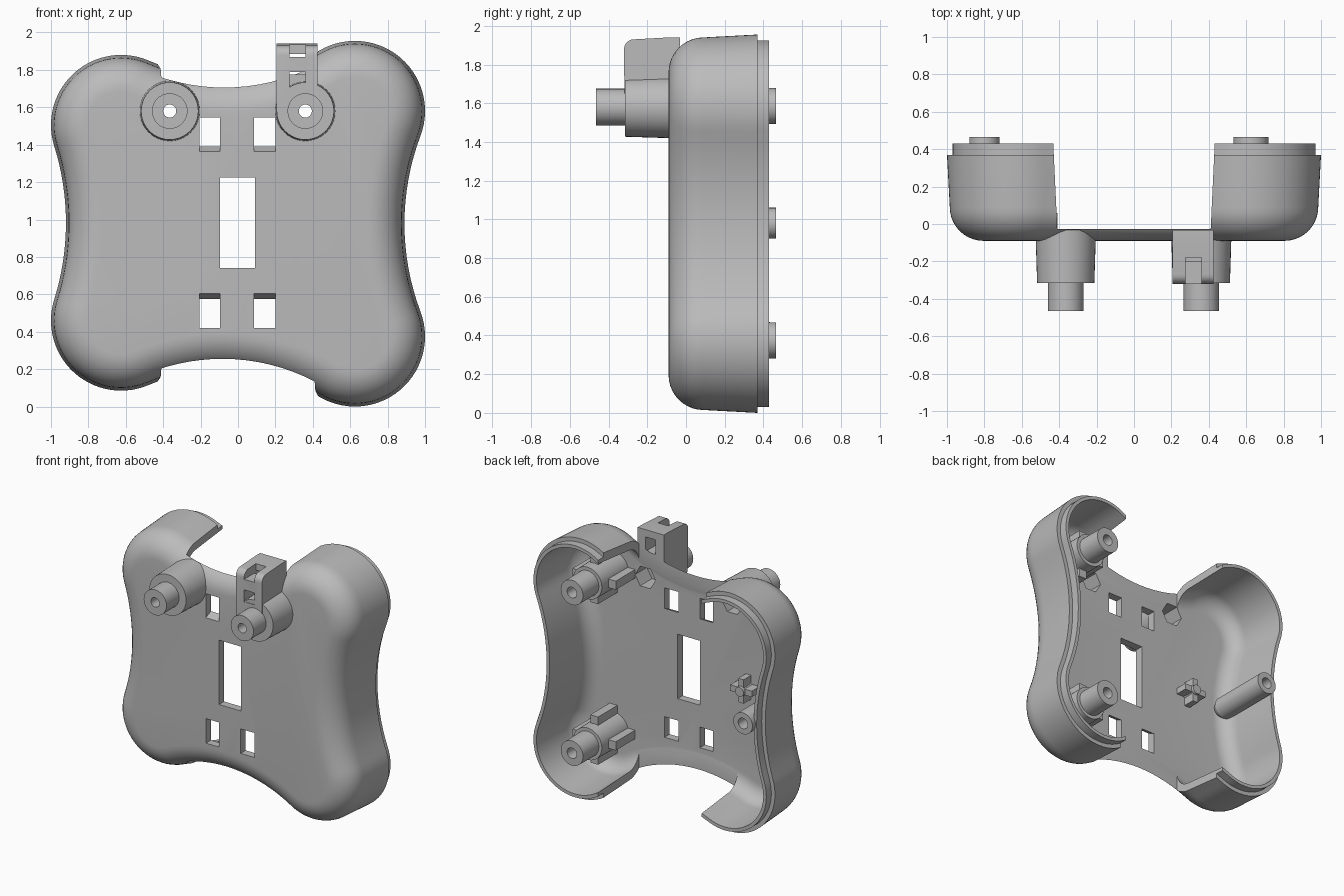
import bpy, bmesh, math
from mathutils import Vector

cube = bpy.data.objects.get("Cube")
if cube:
    bpy.data.objects.remove(cube, do_unlink=True)

grey = bpy.data.materials.new("matte grey")
grey.use_nodes = True
grey.diffuse_color = (0.5, 0.5, 0.5, 1)
grey.node_tree.nodes["Principled BSDF"].inputs["Base Color"].default_value = (0.5, 0.5, 0.5, 1)


# --- helpers: every part is a capped loft through rings ---
def loft(name, rings):
    bm = bmesh.new()
    rows = [[bm.verts.new(p) for p in ring] for ring in rings]
    n = len(rows[0])
    for a, b in zip(rows, rows[1:]):
        for i in range(n):
            bm.faces.new((a[i], a[(i + 1) % n], b[(i + 1) % n], b[i]))
    bm.faces.new(rows[0])
    bm.faces.new(rows[-1])
    bmesh.ops.recalc_face_normals(bm, faces=bm.faces)
    mesh = bpy.data.meshes.new(name)
    bm.to_mesh(mesh)
    bm.free()
    mesh.materials.append(grey)
    ob = bpy.data.objects.new(name, mesh)
    bpy.context.collection.objects.link(ob)
    return ob


def turned(name, x, z, steps, sides=40):
    """Round part along y; steps are (y, radius)."""
    ang = [math.tau * i / sides for i in range(sides)]
    return loft(name, [[(x + r * math.cos(a), y, z + r * math.sin(a)) for a in ang]
                       for y, r in steps])


def rect(x0, x1, y, z0, z1):
    return [(x0, y, z0), (x1, y, z0), (x1, y, z1), (x0, y, z1)]


def box(name, x0, x1, y0, y1, z0, z1):
    return loft(name, [rect(x0, x1, y0, z0, z1), rect(x0, x1, y1, z0, z1)])


def cut(ob, cutter):
    cutter.hide_render = True
    mod = ob.modifiers.new("cut", 'BOOLEAN')
    mod.operation, mod.solver, mod.object = 'DIFFERENCE', 'EXACT', cutter
    deps = bpy.context.evaluated_depsgraph_get()
    mesh = bpy.data.meshes.new_from_object(ob.evaluated_get(deps))
    ob.modifiers.clear()
    ob.data = mesh
    bpy.data.objects.remove(cutter, do_unlink=True)


# --- outline: four round lobes joined by tangent concave arcs ---
R = 0.375
lobes = [Vector(c) for c in ((0.625, 0.375), (0.625, 1.58), (-0.625, 1.505), (-0.625, 0.46))]
sags = [0.265, 0.225, 0.295, 0.225]      # right, top, left, bottom


def waist(i):
    a, b = lobes[i], lobes[(i + 1) % 4]
    d = (b - a).normalized()
    half, s = (b - a).length / 2, sags[i]
    rad = (s * s + half * half - R * R) / (2 * (R - s))
    return (a + b) / 2 + Vector((d.y, -d.x)) * (rad + s), rad


def angle(v):
    return math.atan2(v.y, v.x)


def outline():
    pts = []
    for i, c in enumerate(lobes):
        (before, _), (after, rad) = waist(i - 1 if i else 3), waist(i)
        a0 = angle(before - c)
        sweep = (angle(after - c) - a0) % math.tau
        for k in range(29):
            a = a0 + sweep * k / 28
            n = Vector((math.cos(a), math.sin(a)))
            pts.append((c + n * R, n))
        a0 = angle(c - after)
        sweep = (a0 - angle(lobes[(i + 1) % 4] - after)) % math.tau
        for k in range(1, 16):
            a = a0 - sweep * k / 16
            n = Vector((math.cos(a), math.sin(a)))
            pts.append((after + n * rad, -n))
    return pts


# --- shell: hollow tray with a rounded front edge and a stepped rim ---
def fillet(start, radius):
    return [(start + radius * (1 - math.sin(a)), 0.09 - radius * math.cos(a))
            for a in (math.pi / 2 * k / 10 for k in range(11))]


profile = fillet(0.015, 0.18) + [(0, 0.37), (0.03, 0.37), (0.03, 0.43), (0.055, 0.43)]
profile += reversed(fillet(0.07, 0.12))
edge = outline()
shell = loft("shell", [[(p.x - n.x * o, y, p.y - n.y * o) for p, n in edge] for o, y in profile])

# middle of the walls is cut away, leaving a flat plate
cut(shell, loft("middle_cutter", [rect(-0.41, 0.41, -0.028, -0.3, 2.3),
                                  rect(-0.435, 0.435, 0.5, -0.3, 2.3)]))
cut(shell, box("slot_cutter", -0.095, 0.09, -0.2, 0.1, 0.74, 1.225))
for x0, x1 in ((-0.205, -0.095), (0.085, 0.2)):
    cut(shell, loft("lower_hole_cutter", [rect(x0, x1, -0.1, 0.42, 0.61),
                                          rect(x0, x1, -0.02, 0.42, 0.57)]))
    cut(shell, loft("upper_hole_cutter", [rect(x0, x1, -0.1, 1.36, 1.545),
                                          rect(x0, x1, -0.02, 1.395, 1.545)]))

# --- front bosses with a through hole and a hexagonal pocket behind ---
BZ = 1.58


def drill(ob, x):
    cut(ob, turned("pocket_cutter", x, BZ, [(-0.17, 0.085), (0.1, 0.085)], 6))
    cut(ob, turned("bore_cutter", x, BZ, [(-0.6, 0.035), (0.15, 0.035)], 24))


parts = [shell]
for side, x in (("right", -0.365), ("left", 0.36)):
    drill(shell, x)
    boss = turned(side + "_front_boss", x, BZ,
                  [(-0.465, 0.095), (-0.315, 0.095), (-0.315, 0.153), (-0.032, 0.162)])
    drill(boss, x)
    parts.append(boss)

# --- tie tower above the left boss ---
side_profile = [(-0.032, 1.58), (-0.032, 1.94), (-0.09, 1.94)]
side_profile += [(-0.27 - 0.05 * math.sin(a), 1.88 + 0.05 * math.cos(a))
                 for a in (math.pi / 2 * k / 6 for k in range(7))]
side_profile += [(-0.318, 1.58)]
tower = loft("tie_tower", [[(x, y, z) for y, z in side_profile] for x in (0.207, 0.425)])
for y0, y1, z0, z1 in ((-0.4, -0.18, 1.7, 1.79), (-0.4, -0.18, 1.87, 2.0),
                       (-0.2, 0.05, 1.775, 1.885)):
    cut(tower, box("tie_cutter", 0.275, 0.36, y0, y1, z0, z1))
drill(tower, 0.36)
parts.append(tower)


# --- inner posts ---
def fins(name, x, z, reach, width, top):
    w = width / 2
    parts.append(box(name + "_fin_across", x - reach, x + reach, -0.05, top, z - w, z + w))
    parts.append(box(name + "_fin_upright", x - w, x + w, -0.05, top, z - reach, z + reach))


for name, z in (("lower_post", 0.375), ("upper_post", 1.585)):
    post = turned(name, 0.625, z, [(-0.05, 0.125), (0.28, 0.12), (0.28, 0.095), (0.465, 0.093)])
    cut(post, turned("post_bore_cutter", 0.625, z, [(0.1, 0.04), (0.6, 0.04)], 24))
    parts.append(post)
    fins(name, 0.625, z, 0.18, 0.065, 0.2)

side_post = turned("side_post", -0.8, 0.98, [(-0.04, 0.05), (0.01, 0.08), (0.465, 0.08)])
cut(side_post, turned("post_bore_cutter", -0.8, 0.98, [(0.1, 0.04), (0.6, 0.04)], 24))
parts.append(side_post)

# small locating cross beside the side post
fins("locating_cross", -0.5, 0.99, 0.09, 0.045, 0.06)
parts.append(turned("locating_cross_pin", -0.5, 0.99, [(-0.05, 0.04), (0.08, 0.035)], 20))

bpy.ops.object.select_all(action='DESELECT')
for ob in parts:
    ob.select_set(True)
bpy.context.view_layer.objects.active = shell
bpy.ops.object.shade_smooth_by_angle(angle=math.radians(30))
